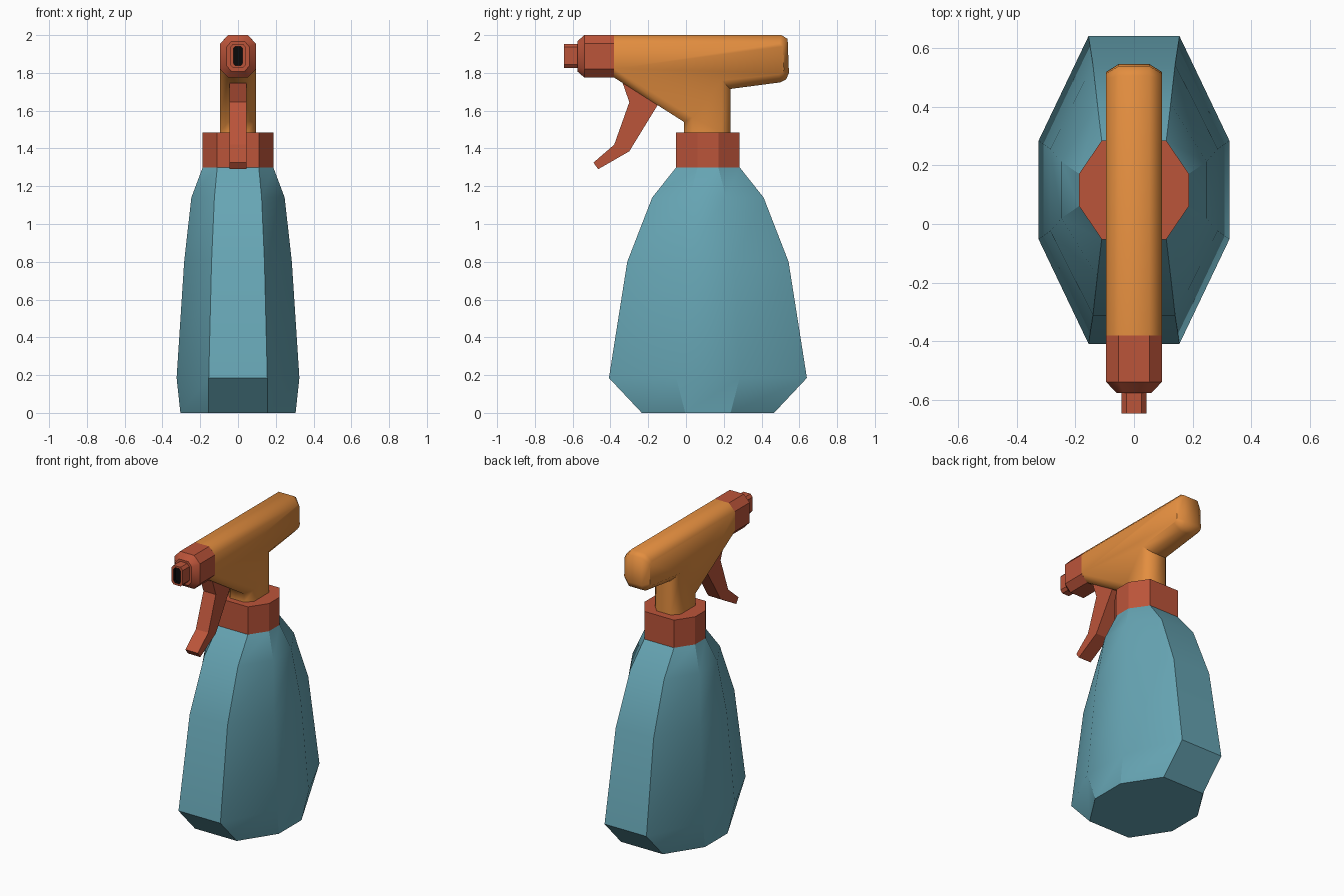
import bpy, bmesh, math

if "Cube" in bpy.data.objects:
    bpy.data.objects.remove(bpy.data.objects["Cube"])


def material(name, rgb):
    m = bpy.data.materials.new(name)
    m.diffuse_color = (*rgb, 1)
    m.use_nodes = True
    m.node_tree.nodes["Principled BSDF"].inputs["Base Color"].default_value = m.diffuse_color
    return m


TEAL = material("teal plastic", (0.135, 0.38, 0.46))
ORANGE = material("orange plastic", (0.77, 0.27, 0.05))
RED = material("brick red plastic", (0.50, 0.089, 0.042))
BLACK = material("black hole", (0.003, 0.003, 0.003))


def octagon(hu, hv, fu, fv):
    """Octagon with half sizes hu, hv and half flat lengths fu, fv."""
    return [(fu, -hv), (hu, -fv), (hu, fv), (fu, hv),
            (-fu, hv), (-hu, fv), (-hu, -fv), (-fu, -hv)]


def loft(name, rings, mats, smooth=None, last_mat_from=None):
    """Skin equal-length rings of points and cap both ends."""
    bm = bmesh.new()
    loops = [[bm.verts.new(p) for p in r] for r in rings]
    n = len(loops[0])
    for k, (a, b) in enumerate(zip(loops, loops[1:])):
        for i in range(n):
            j = (i + 1) % n
            f = bm.faces.new((a[i], a[j], b[j], b[i]))
            if last_mat_from is not None and k >= last_mat_from:
                f.material_index = 1
    bm.faces.new(loops[0][::-1])
    end = bm.faces.new(loops[-1])
    if last_mat_from is not None:
        end.material_index = 1
    bmesh.ops.recalc_face_normals(bm, faces=bm.faces)
    mesh = bpy.data.meshes.new(name)
    bm.to_mesh(mesh)
    bm.free()
    for m in mats:
        mesh.materials.append(m)
    ob = bpy.data.objects.new(name, mesh)
    bpy.context.collection.objects.link(ob)
    if smooth:
        bpy.ops.object.select_all(action='DESELECT')
        ob.select_set(True)
        bpy.context.view_layer.objects.active = ob
        bpy.ops.object.shade_smooth_by_angle(angle=math.radians(smooth))
    return ob


CY = 0.116  # centre of bottle and neck


def flat_ring(z, *size):
    return [(x, y + CY, z) for x, y in octagon(*size)]


def upright_ring(y, zc, *size):
    return [(x, y, z + zc) for x, z in octagon(*size)]


# bottle: stacked octagons
loft("bottle", [flat_ring(*r) for r in (
    (0.0, 0.305, 0.35, 0.155, 0.12),
    (0.185, 0.325, 0.524, 0.155, 0.168),
    (0.80, 0.285, 0.427, 0.14, 0.14),
    (1.14, 0.247, 0.295, 0.125, 0.096),
    (1.30, 0.187, 0.168, 0.11, 0.055))], [TEAL], 30)

# screw collar
collar = (0.187, 0.168, 0.11, 0.055)
loft("collar", [flat_ring(1.30, *collar), flat_ring(1.485, *collar)], [RED])

# spray head body: side profile with chamfered flanks
outer = [(-.38, 2.0), (.505, 2.0), (.538, 1.98), (.545, 1.80), (.53, 1.765),
         (.50, 1.75), (.235, 1.715), (.235, 1.485), (-.01, 1.485),
         (-.01, 1.54), (-.38, 1.775)]
inner = [(-.38, 1.955), (.495, 1.955), (.513, 1.94), (.518, 1.815),
         (.51, 1.80), (.49, 1.793), (.19, 1.76), (.19, 1.485), (.035, 1.485),
         (.035, 1.565), (-.38, 1.822)]
loft("spray_head", [[(x, y, z) for y, z in p] for x, p in (
    (-.095, inner), (-.052, outer), (.052, outer), (.095, inner))],
    [ORANGE], 50)

# nozzle block in front of the body
loft("nozzle_block", [upright_ring(y, 1.8875, *s) for y, s in (
    (-.38, (.095, .1125, .052, .067)),
    (-.538, (.095, .1125, .052, .067)),
    (-.575, (.06, .08, .035, .05)))], [RED], 35)

# nozzle tip with a dark recess
tip = (.042, .064, .026, .046)
hole = (.025, .051, .015, .038)
loft("nozzle_tip", [upright_ring(y, 1.89, *s) for y, s in (
    (-.57, tip), (-.645, tip), (-.645, hole), (-.625, hole))],
    [RED, BLACK], None, 2)

# trigger lever: bent side profile
lever = [(-.30, 1.79), (-.335, 1.745), (-.30, 1.645), (-.38, 1.42),
         (-.49, 1.325), (-.465, 1.29), (-.30, 1.385), (-.15, 1.63),
         (-.15, 1.70)]
loft("trigger", [[(x, y, z) for y, z in lever] for x in (-.046, .046)], [RED])
